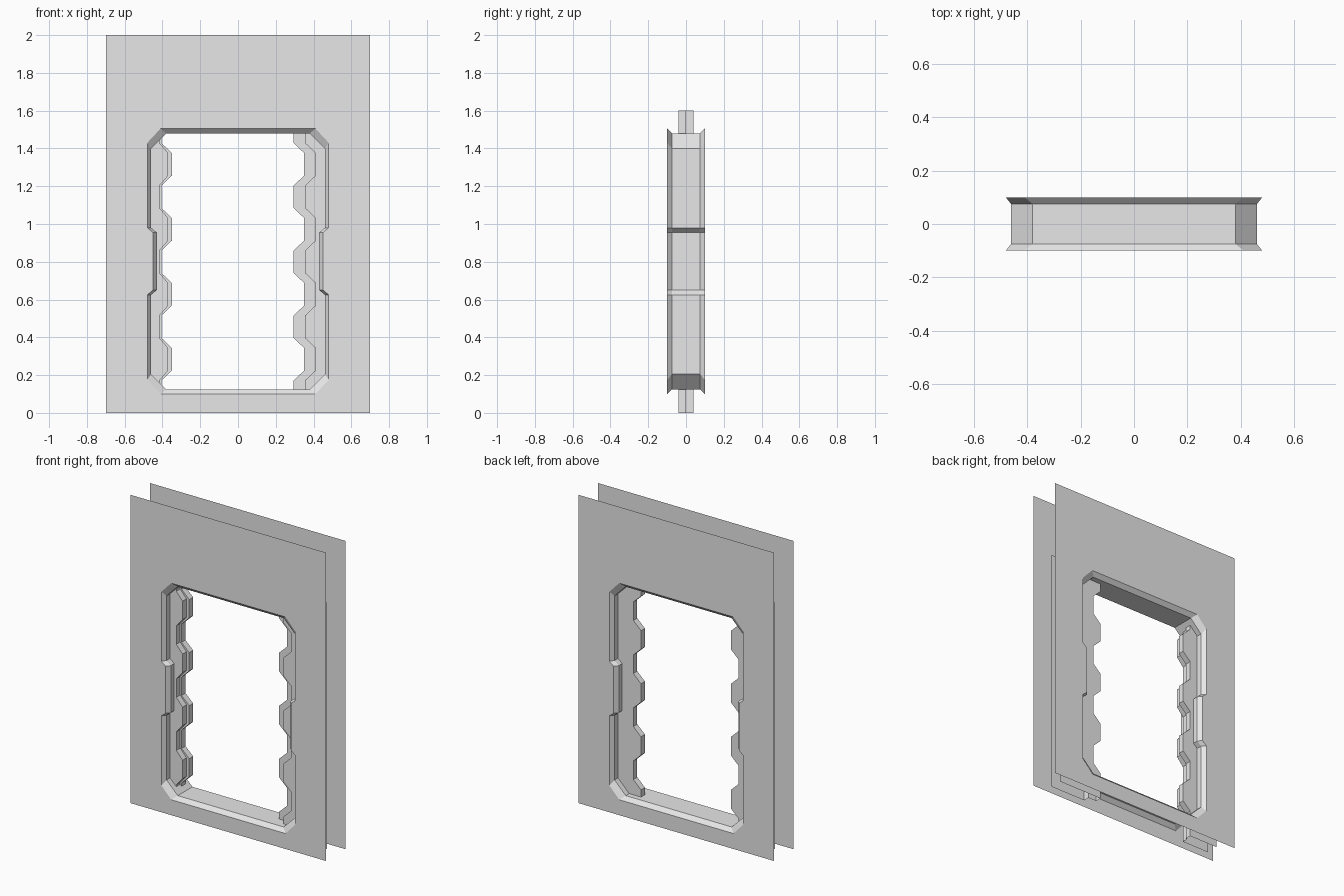
import bpy, bmesh

cube = bpy.data.objects.get("Cube")
if cube:
    bpy.data.objects.remove(cube, do_unlink=True)

grey = bpy.data.materials.new("light_grey")
grey.use_nodes = True
COLOUR = (0.8, 0.8, 0.8, 1)
grey.diffuse_color = COLOUR
grey.node_tree.nodes["Principled BSDF"].inputs["Base Color"].default_value = COLOUR


def make_object(name, bm):
    mesh = bpy.data.meshes.new(name)
    bm.to_mesh(mesh)
    bm.free()
    mesh.materials.append(grey)
    obj = bpy.data.objects.new(name, mesh)
    bpy.context.collection.objects.link(obj)
    return obj


def add_loop(bm, points, y):
    """Closed loop of vertices in the plane at depth y."""
    return [bm.verts.new((x, y, z)) for x, z in points]


def bridge(bm, a, b, closed=True):
    for i in range(len(a) if closed else len(a) - 1):
        j = (i + 1) % len(a)
        bm.faces.new((a[i], b[i], b[j], a[j]))


def opening(half):
    """Mirrored outline from the right half, listed bottom to top."""
    return half + [(-x, z) for x, z in reversed(half)]


# Doorway outline: chamfered corners and a shallow bump halfway up each side
RIM = opening([(0.41, 0.10), (0.48, 0.175), (0.48, 0.625), (0.45, 0.65),
               (0.45, 0.955), (0.48, 0.98), (0.48, 1.43), (0.41, 1.505)])
THROAT = opening([(0.38, 0.125), (0.46, 0.205), (0.46, 0.625), (0.43, 0.65),
                  (0.43, 0.955), (0.46, 0.98), (0.46, 1.40), (0.38, 1.48)])
WALL = [(-0.7, 0), (0.7, 0), (0.7, 2), (-0.7, 2)]
WALL_Y, THROAT_Y = 0.1, 0.075

# Lining of the doorway, with a bevelled rim at each end
bm = bmesh.new()
loops = [add_loop(bm, pts, y) for pts, y in
         ((RIM, -WALL_Y), (THROAT, -THROAT_Y), (THROAT, THROAT_Y), (RIM, WALL_Y))]
for a, b in zip(loops, loops[1:]):
    bridge(bm, a, b)
make_object("doorway_lining", bm)

# Thin wall panels with the doorway cut out
for name, y in (("front_wall", -WALL_Y), ("back_wall", WALL_Y)):
    bm = bmesh.new()
    edges = []
    for pts in (WALL, RIM):
        loop = add_loop(bm, pts, y)
        edges += [bm.edges.new((v, loop[i - 1])) for i, v in enumerate(loop)]
    bmesh.ops.triangle_fill(bm, use_beauty=True, edges=edges,
                            normal=(0, 1 if y > 0 else -1, 0))
    bmesh.ops.dissolve_limit(bm, angle_limit=0.01, verts=bm.verts, edges=bm.edges)
    for f in bm.faces:
        f.normal_update()
        if f.normal.y * y < 0:
            f.normal_flip()
    make_object(name, bm)

# Sliding doors: toothed, stepped inner edge, open at the outer end
DOOR_TOP, DOOR_OUTER, DOOR_Y = 1.6, 0.61, 0.04
PITCH, FIRST, SLOPE = 0.172, 0.198, 0.026


def toothed_edge(start, other):
    points = [(start, 0)]
    for k in range(8):
        z = FIRST + k * PITCH
        a, b = (start, other) if k % 2 == 0 else (other, start)
        points += [(a, z - SLOPE), (b, z + SLOPE)]
    return points + [(start, DOOR_TOP)]


def door(name, side, front, back):
    bm = bmesh.new()
    front_edge = [(side * x, z) for x, z in toothed_edge(*front)]
    back_edge = [(side * x, z) for x, z in toothed_edge(*back)]
    outer = [(side * DOOR_OUTER, z) for x, z in front_edge]
    rows = [add_loop(bm, pts, y) for pts, y in (
        (outer, -DOOR_Y), (front_edge, -DOOR_Y), (front_edge, 0),
        (back_edge, 0), (back_edge, DOOR_Y), (outer, DOOR_Y))]
    for a, b in zip(rows, rows[1:]):
        bridge(bm, a, b, closed=False)
    if side > 0:
        bmesh.ops.reverse_faces(bm, faces=bm.faces)
    make_object(name, bm)


door("left_door", 1, (0.355, 0.41), (0.295, 0.35))
door("right_door", -1, (0.415, 0.37), (0.405, 0.35))
